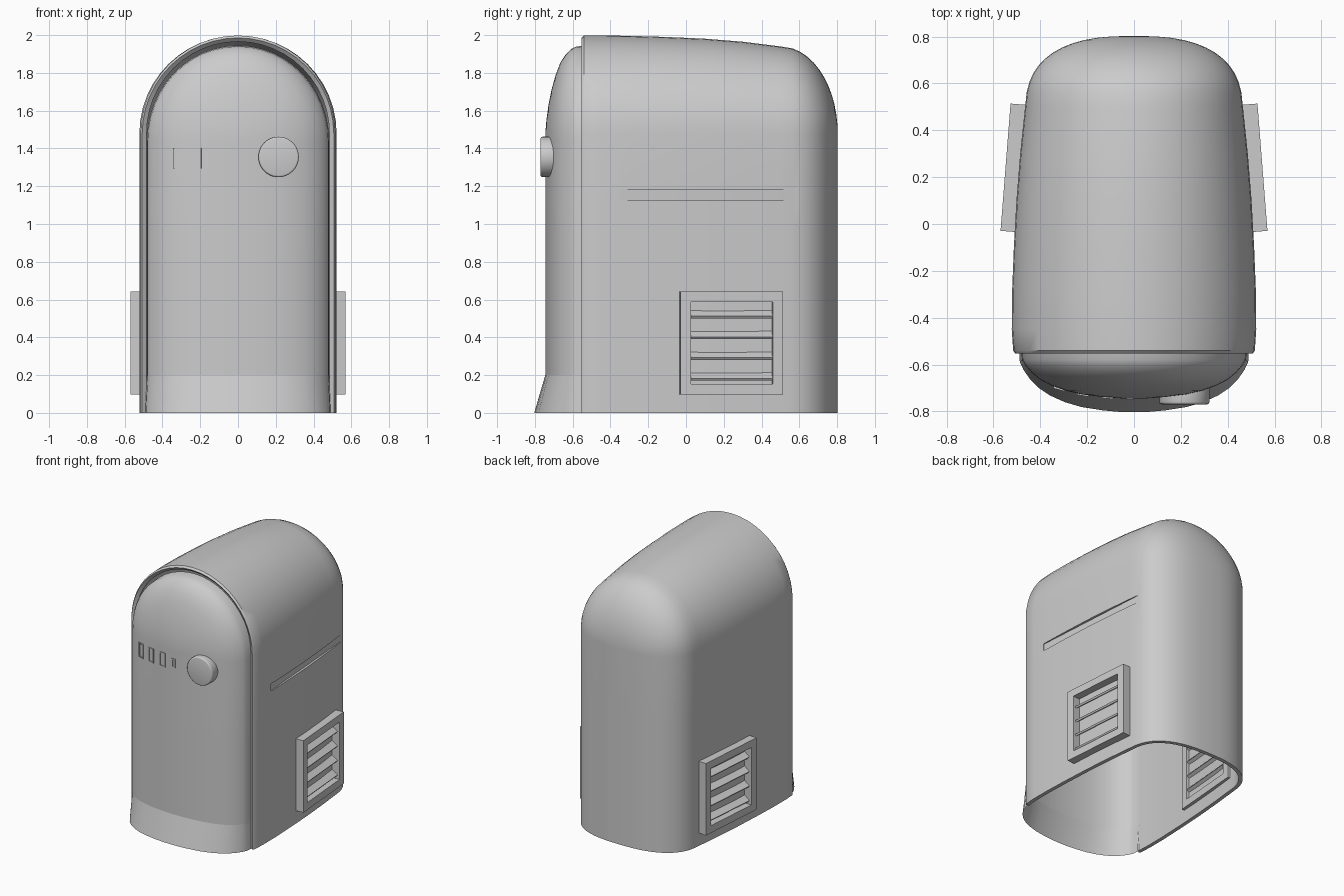
import bpy, bmesh, math
from mathutils import Matrix, Vector

if "Cube" in bpy.data.objects:
    bpy.data.objects.remove(bpy.data.objects["Cube"])


def finish(name, bm, smooth=40):
    me = bpy.data.meshes.new(name)
    bm.to_mesh(me)
    bm.free()
    ob = bpy.data.objects.new(name, me)
    bpy.context.collection.objects.link(ob)
    select(ob)
    if smooth:
        bpy.ops.object.shade_smooth_by_angle(angle=math.radians(smooth))
    return ob


def select(ob):
    bpy.ops.object.select_all(action='DESELECT')
    bpy.context.view_layer.objects.active = ob
    ob.select_set(True)


def arch(w, h, spring, zs, n=24):
    """Half-loop: up the left leg, over the arch, down the right leg."""
    pts = [(-w, z) for z in zs]
    pts += [(-w * math.cos(math.pi * i / n), spring + (h - spring) * math.sin(math.pi * i / n))
            for i in range(n + 1)]
    return pts + [(w, z) for z in reversed(zs)]


def loft(rows, out_center):
    bm = bmesh.new()
    grid = [[bm.verts.new(p) for p in r] for r in rows]
    for a, b in zip(grid, grid[1:]):
        for i in range(len(a) - 1):
            bm.faces.new((a[i], a[i + 1], b[i + 1], b[i]))
    bmesh.ops.remove_doubles(bm, verts=bm.verts, dist=0.0005)
    bmesh.ops.recalc_face_normals(bm, faces=bm.faces)
    c = Vector(out_center)
    if sum(f.normal.dot(f.calc_center_median() - c) * f.calc_area() for f in bm.faces) < 0:
        bmesh.ops.reverse_faces(bm, faces=bm.faces)
    return bm


def box(bm, size, center, mat=Matrix(), tilt=0):
    bmesh.ops.create_cube(bm, size=1, matrix=mat @ Matrix.Translation(center)
                          @ Matrix.Rotation(tilt, 4, 'X') @ Matrix.Diagonal((*size, 1)))


def frame(bm, w, h, bar, depth, mat):
    """Rectangular ring; local -y faces outward, outer face at y = 0."""
    for s in (-1, 1):
        box(bm, (bar, depth, h), (s * (w - bar) / 2, depth / 2, 0), mat)
        box(bm, (w - 2 * bar, depth, bar), (0, depth / 2, s * (h - bar) / 2), mat)


def place(x, y, z, deg):
    return Matrix.Translation((x, y, z)) @ Matrix.Rotation(math.radians(deg), 4, 'Z')


# Main shell: arches lofted from the front rim to the rounded back
stations = [(-0.553, 0.507, 1.985), (-0.54, 0.516, 1.998), (-0.45, 0.522, 1.998), (-0.3, 0.521, 1.996),
            (-0.1, 0.513, 1.99), (0.1, 0.502, 1.981), (0.3, 0.486, 1.965)]
for i in range(13):
    t = math.pi / 2 * i / 12
    k = max(math.sin(t), 0) ** 0.77
    y = 0.5 + 0.303 * k
    w = (0.465 - 0.06 * (y - 0.5)) * max(math.cos(t), 0) ** 0.77
    stations.append((y, w, 1.48 + 0.46 * math.sqrt(max(1 - k * k, 0))))
rows = [[(x, y, z) for x, z in arch(w, h, 1.48, (0, 0.5, 1.0))] for y, w, h in stations]
shell = finish("main_shell", loft(rows, (0, 0, 0.9)), 0)
sol = shell.modifiers.new("thickness", 'SOLIDIFY')
sol.thickness, sol.offset = 0.028, -1

# Long shallow groove on the right side
bm = bmesh.new()
box(bm, (0.97, 0.2, 0.055), (0, -0.1, 0), place(0.482, 0.135, 1.155, 94))
cutter = finish("groove_cutter", bm, 0)
cutter.hide_render = True
cut = shell.modifiers.new("groove", 'BOOLEAN')
cut.operation, cut.object, cut.solver = 'DIFFERENCE', cutter, 'EXACT'
select(shell)
for m in ("thickness", "groove"):
    bpy.ops.object.modifier_apply(modifier=m)
bpy.data.objects.remove(cutter)
select(shell)
bpy.ops.object.shade_smooth_by_angle(angle=math.radians(35))

# Domed front panel and its flared skirt
front = [(-0.52, 0.483, 1.945), (-0.58, 0.478, 1.94), (-0.605, 0.463, 1.928), (-0.635, 0.437, 1.9),
         (-0.665, 0.4, 1.855), (-0.69, 0.352, 1.79), (-0.712, 0.29, 1.71), (-0.728, 0.22, 1.63),
         (-0.739, 0.13, 1.55), (-0.744, 0.06, 1.49), (-0.745, 0, 1.45)]
rows = [[(x, y, z) for x, z in arch(w, h, 1.44, (0.2, 0.8))] for y, w, h in front]
finish("front_panel", loft(rows, (0, -0.4, 0.9)))

outline = [(-w, y) for y, w, h in front] + [(w, y) for y, w, h in reversed(front[:-1])]
top = [(x, y, 0.2) for x, y in outline]
bottom = [(x * 1.02, -0.55 + (y + 0.55) * 1.3, 0) for x, y in outline]
finish("front_skirt", loft([top, bottom], (0, -0.4, 0.1)))

# Round dial
bm = bmesh.new()
bmesh.ops.create_cone(bm, cap_ends=True, segments=40, radius1=0.107, radius2=0.107, depth=0.08,
                      matrix=Matrix.Translation((0.215, -0.73, 1.355)) @ Matrix.Rotation(math.pi / 2, 4, 'X'))
rims = [e for e in bm.edges if any(len(f.verts) > 4 for f in e.link_faces)]
bmesh.ops.bevel(bm, geom=rims, offset=0.01, segments=3, affect='EDGES', profile=0.5)
finish("dial", bm)

# Row of port slots: raised rims with a recessed plate
bm = bmesh.new()
for x, y, deg, w, h in ((-0.32, -0.708, -15, 0.052, 0.108), (-0.22, -0.733, -10, 0.05, 0.108),
                        (-0.115, -0.745, -5, 0.05, 0.108), (-0.018, -0.75, 0, 0.03, 0.066)):
    m = place(x, y, 1.348, deg)
    frame(bm, w, h, 0.008, 0.02, m)
finish("port_slots", bm, 0)

# Louvred side vents, mirrored left and right
vent = place(0.5485, 0.2425, 0.37, 94.5)
bm = bmesh.new()
frame(bm, 0.545, 0.545, 0.055, 0.11, vent)
frame_ob = finish("vent_frame", bm, 0)
bm = bmesh.new()
for i in range(4):
    box(bm, (0.437, 0.1, 0.014), (0, 0.062, 0.165 - 0.11 * i), vent, math.radians(35))
slat_ob = finish("vent_slats", bm, 0)
for ob in (frame_ob, slat_ob):
    mir = ob.modifiers.new("mirror", 'MIRROR')
    mir.use_axis[0] = True
    mir.use_mirror_merge = False
